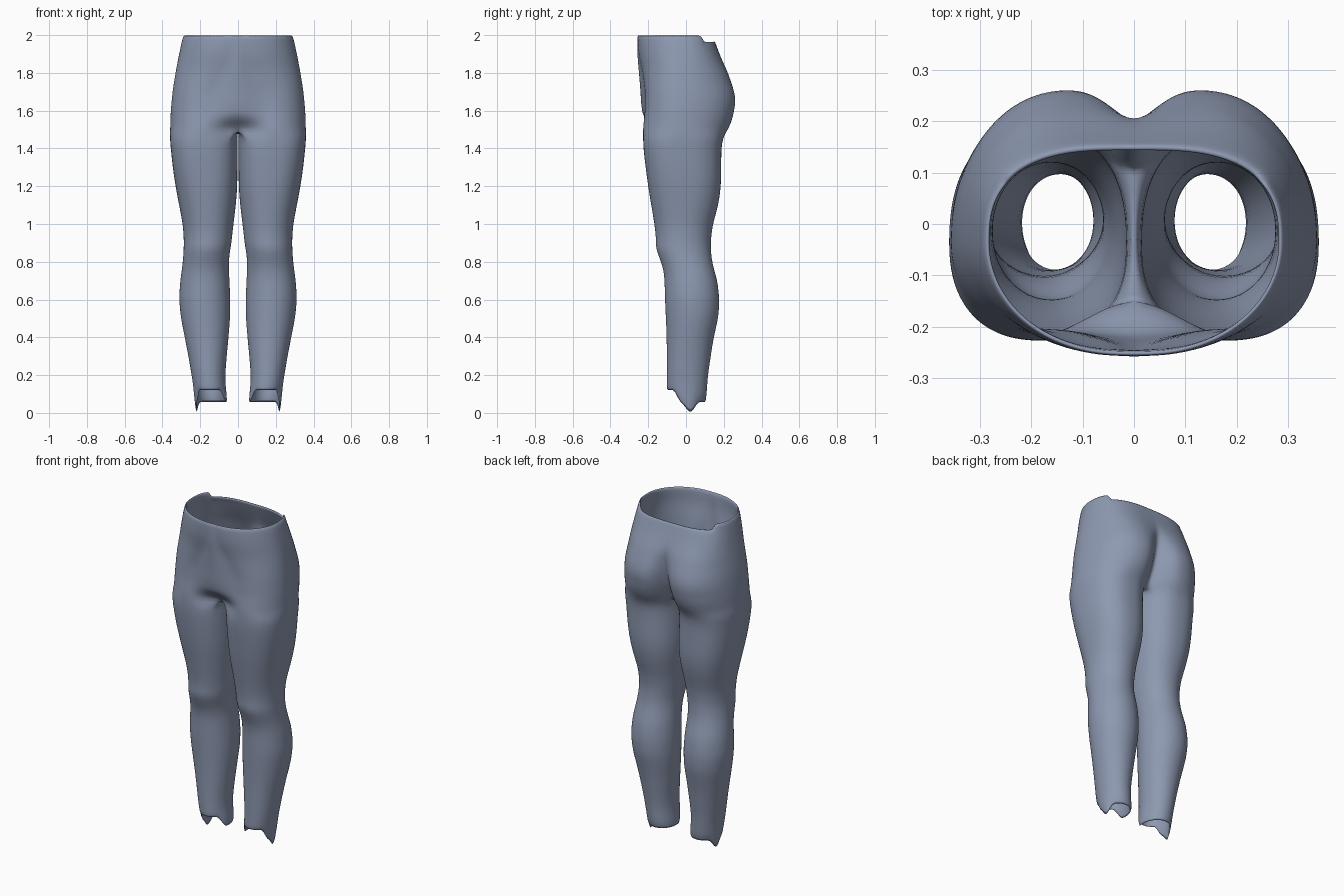
import bpy, math

if "Cube" in bpy.data.objects:
    bpy.data.objects.remove(bpy.data.objects["Cube"])

M, K = 44, 14          # segments on the outer arc and on the inner thigh arc
CROTCH = 1.5


def lerp_table(table, z):
    """Linear lookup in (height, value) pairs sorted upwards."""
    if z <= table[0][0]:
        return table[0][1]
    for (z0, v0), (z1, v1) in zip(table, table[1:]):
        if z <= z1:
            return v0 + (v1 - v0) * (z - z0) / (z1 - z0)
    return table[-1][1]


def smooth(t):
    t = max(0.0, min(1.0, t))
    return t * t * (3 - 2 * t)


# Side outline, inner leg line, front and back outlines
OUTER = [(.03, .226), (.1, .228), (.2, .246), (.3, .262), (.4, .282), (.5, .302), (.6, .312),
         (.7, .306), (.8, .291), (.9, .286), (1, .292), (1.1, .312), (1.2, .331),
         (1.3, .346), (1.45, .361), (1.6, .356), (1.7, .347), (1.8, .331), (1.9, .312), (2, .29)]
INNER = [(.05, .054), (.12, .066), (.2, .068), (.3, .06), (.4, .05), (.5, .042), (.6, .041),
         (.7, .045), (.8, .051), (.9, .035), (1, .024), (1.1, .011), (1.2, .003)]
FRONT = [(.1, -.101), (.4, -.102), (.6, -.111), (.75, -.115), (.82, -.14), (.87, -.16),
         (.92, -.158), (1, -.167), (1.2, -.201), (1.4, -.226), (1.5, -.228), (1.6, -.218),
         (1.7, -.216), (1.8, -.23), (1.9, -.252), (2, -.258)]
BACK = [(.06, .106), (.2, .116), (.4, .146), (.5, .171), (.6, .177), (.7, .166), (.8, .136),
        (.9, .13), (1, .142), (1.1, .172), (1.2, .186), (1.4, .187), (1.46, .196), (1.5, .222),
        (1.55, .245), (1.65, .264), (1.7, .257), (1.8, .222), (1.9, .177), (1.97, .152)]
# Depth on the centre line, and how far out each lobe peaks
FRONT_MID = [(1.5, -.15), (1.53, -.19), (1.57, -.226), (1.62, -.237), (1.7, -.241),
             (1.8, -.25), (1.9, -.259), (2, -.258)]
BACK_MID = [(1.5, .105), (1.6, .155), (1.7, .187), (1.8, .205), (1.85, .197), (1.9, .176), (1.97, .152)]
FRONT_PEAK = [(1.5, .18), (1.7, .16), (1.85, .06), (2, .02)]
BACK_PEAK = [(1.5, .15), (1.6, .13), (1.7, .125), (1.8, .11), (1.9, .06), (2, .02)]


def pelvis_arc(z):
    """Half outline from the front centre, round the hip, to the back centre."""
    xo, yc = lerp_table(OUTER, z), -.035
    pts = []
    for j in range(M + 1):
        phi = math.pi * (j / M - .5)
        x = 0.0 if j in (0, M) else xo * math.cos(phi)
        front = phi < 0
        peak = lerp_table(FRONT_PEAK if front else BACK_PEAK, z)
        apex = lerp_table(FRONT if front else BACK, z)
        mid = lerp_table(FRONT_MID if front else BACK_MID, z)
        if x >= peak:
            p = 2.05 if front else 2.1 + .5 * smooth((z - 1.75) / .2)
            t = min(1.0, (x - peak) / (xo - peak))
            y = yc + (apex - yc) * (1 - t ** p) ** (1 / p)
        else:
            t = 1 - x / peak
            y = apex + (mid - apex) * (smooth(t) if front else t ** 2.2)
        pts.append((x, y, z))
    return pts


def leg_angles():
    a = math.radians(135)
    outer = [-a + 2 * a * j / M for j in range(M + 1)]
    inner = [a + (2 * math.pi - 2 * a) * k / K for k in range(1, K)]
    return outer + inner


def leg_ring(z, hem=False):
    """Closed loop round one leg; the hem has a raised front and a low outer tab."""
    pts = []
    for phi in leg_angles():
        h = z
        if hem:
            h = .054 + .066 * smooth((-math.sin(phi) - .25) / .5)
            h -= .056 * math.exp(-((phi - .2) / .32) ** 2)
        xo, xi = lerp_table(OUTER, h), lerp_table(INNER, h)
        yf, yb = lerp_table(FRONT, h), lerp_table(BACK, h)
        yc = (yf + yb) / 2 - .02 * smooth((z - 1.1) / .3)
        e = 2 / (2.05 + .35 * smooth((z - .9) / .4))
        c, s = math.cos(phi), math.sin(phi)
        x = (xo + xi) / 2 + (xo - xi) / 2 * math.copysign(abs(c) ** e, c)
        y = yc + (yb - yc if s > 0 else yc - yf) * math.copysign(abs(s) ** e, s)
        pts.append((x, y, h))
    return pts


verts, faces = [], []


def add_ring(pts):
    start = len(verts)
    verts.extend(pts)
    return list(range(start, len(verts)))


def bridge(upper, lower, closed):
    n = len(upper)
    for j in range(n if closed else n - 1):
        k = (j + 1) % n
        faces.append((lower[j], lower[k], upper[k], upper[j]))


# Waist edge, dropped by a step across the back
waist = [(x, y, 1.968 if y > .09 else 2.0) for x, y, z in pelvis_arc(2.0)]
previous = add_ring(waist)

# Hips and seat down to the crotch
for z in (1.955, 1.92, 1.88, 1.84, 1.8, 1.76, 1.72, 1.68, 1.64, 1.6, 1.57, 1.535, CROTCH):
    ring = add_ring(pelvis_arc(z))
    bridge(previous, ring, False)
    previous = ring

# Crotch seam joins the back centre to the front centre
front_y, back_y = verts[previous[0]][1], verts[previous[-1]][1]
seam = [(0.0, back_y + (front_y - back_y) * k / K, CROTCH) for k in range(1, K)]
previous = previous + add_ring(seam)

# Leg down to the ankle
for z in (1.455, 1.4, 1.3, 1.2, 1.1, 1.0, .95, .91, .87, .82, .76, .7, .65, .6, .55, .5, .4, .3, .2, .15):
    ring = add_ring(leg_ring(z))
    bridge(previous, ring, True)
    previous = ring
bridge(previous, add_ring(leg_ring(.1, hem=True)), True)

mesh = bpy.data.meshes.new("leggings")
mesh.from_pydata(verts, [], faces)
leggings = bpy.data.objects.new("leggings", mesh)
bpy.context.collection.objects.link(leggings)

# Cloth colour
cloth = bpy.data.materials.new("slate_blue_cloth")
cloth.diffuse_color = (.27, .32, .44, 1)
cloth.use_nodes = True
cloth.node_tree.nodes["Principled BSDF"].inputs["Base Color"].default_value = cloth.diffuse_color
mesh.materials.append(cloth)

# Second leg, cloth thickness and rounding
mirror = leggings.modifiers.new("both_sides", 'MIRROR')
mirror.use_axis[0] = True
mirror.use_clip = True
mirror.merge_threshold = .0005
shell = leggings.modifiers.new("cloth_thickness", 'SOLIDIFY')
shell.thickness = .012
shell.offset = -1
rounding = leggings.modifiers.new("rounding", 'SUBSURF')
rounding.levels = rounding.render_levels = 1

bpy.context.view_layer.objects.active = leggings
leggings.select_set(True)
bpy.ops.object.shade_smooth()
